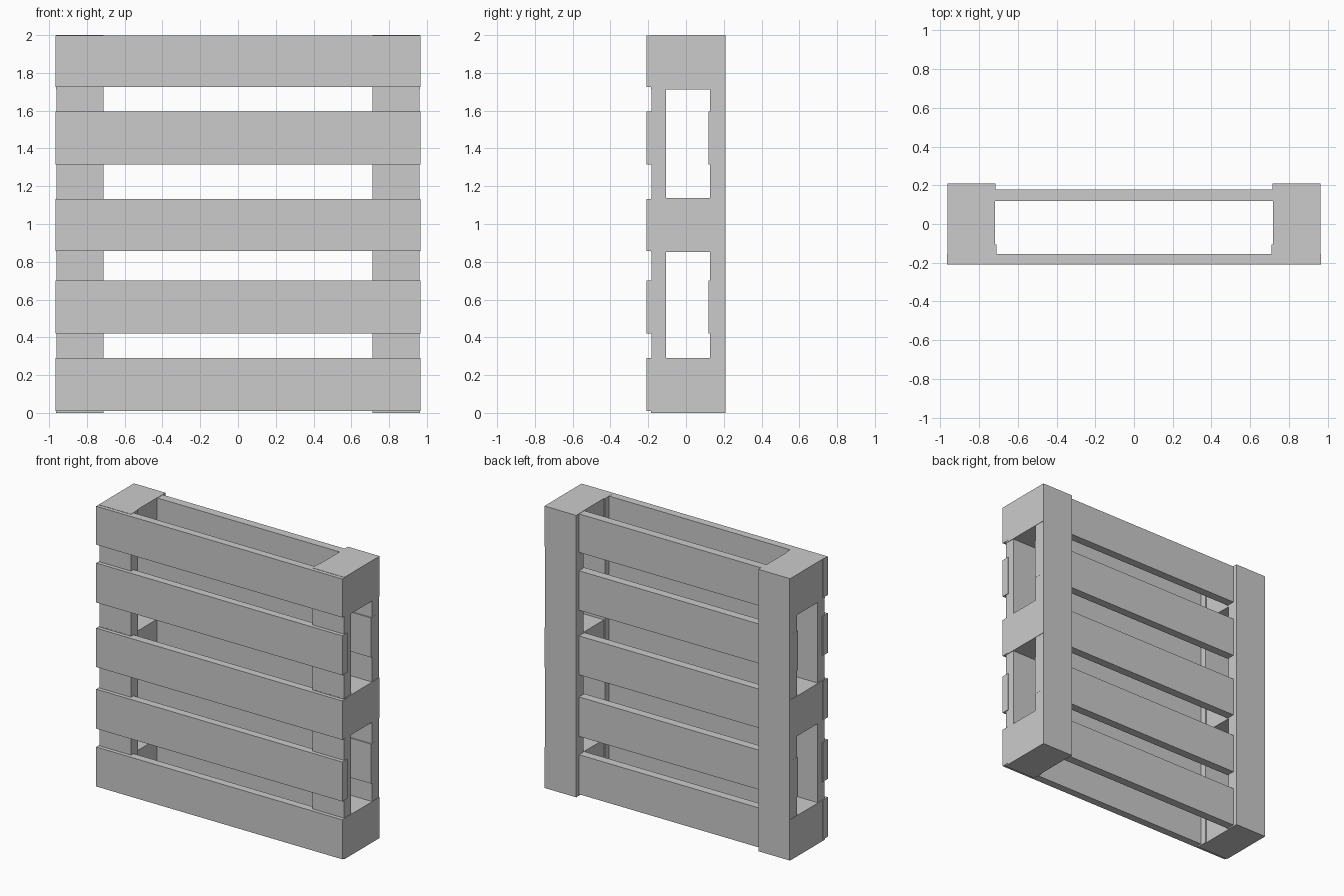
import bpy

if "Cube" in bpy.data.objects:
    bpy.data.objects.remove(bpy.data.objects["Cube"])


def box(name, x, y, z):
    """Box spanning the given (min, max) ranges."""
    spans = (x, y, z)
    bpy.ops.mesh.primitive_cube_add(size=1, location=[(a + b) / 2 for a, b in spans])
    ob = bpy.context.object
    ob.name = name
    ob.scale = [b - a for a, b in spans]
    bpy.ops.object.transform_apply(location=False, rotation=False, scale=True)
    return ob


def side_range(side, inner, outer):
    return tuple(sorted((side * inner, side * outer)))


SLATS = [(0.01, 0.29), (0.42, 0.70), (0.857, 1.133), (1.315, 1.595), (1.725, 1.998)]
BLOCKS = [(0.0, 0.29), (0.853, 1.138), (1.713, 2.0)]

# Horizontal slats on the front and, set in a little, on the back
for i, z in enumerate(SLATS, 1):
    box(f"front_slat_{i}", (-0.966, 0.966), (-0.21, -0.155), z)
    box(f"back_slat_{i}", (-0.962, 0.962), (0.118, 0.178), z)

# Upright side frames: two long boards joined by three blocks
for side, label in ((-1, "left"), (1, "right")):
    box(f"{label}_front_board", side_range(side, 0.711, 0.96), (-0.183, -0.105), (0.0, 2.0))
    box(f"{label}_back_board", side_range(side, 0.715, 0.961), (0.127, 0.21), (0.0, 2.0))
    for i, z in enumerate(BLOCKS, 1):
        box(f"{label}_block_{i}", side_range(side, 0.717, 0.964), (-0.184, 0.209), z)
